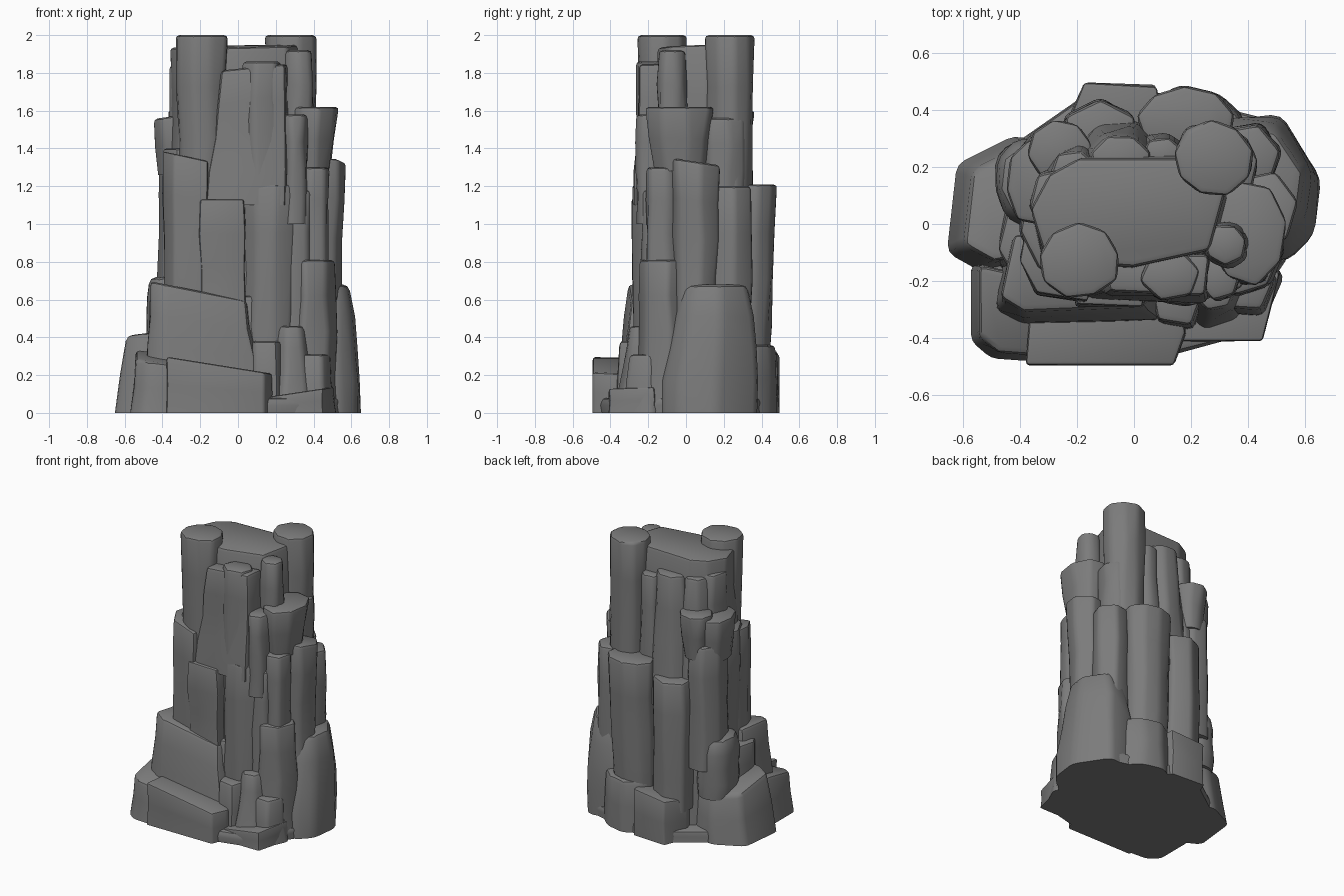
import bpy
import bmesh
import random
from math import cos, sin, tau
from mathutils import Vector

random.seed(4)
cube = bpy.data.objects.get("Cube")
if cube:
    bpy.data.objects.remove(cube)

stone = bpy.data.materials.new("grey stone")
stone.use_nodes = True
stone.diffuse_color = (.2, .2, .2, 1)
stone.node_tree.nodes["Principled BSDF"].inputs["Base Color"].default_value = (.2, .2, .2, 1)


def rock(name, outline, low, high, taper=1, lean=(0, 0), slope=(0, 0), waist=0, rough=.01, soft=.022):
    """Stacked rings of one plan outline; the top may shrink, lean and slope."""
    bm = bmesh.new()
    points = [Vector(p) for p in outline]
    centre = sum(points, Vector((0, 0))) / len(points)
    steps = 4 if high - low > .4 else 2
    rings = []
    for i in range(steps + 1):
        t = i / steps
        size = 1 + (taper - 1) * t - waist * sin(t * tau / 2)
        ring = []
        for p in points:
            q = (p - centre) * size
            z = low + (high - low) * t + t * (q.x * slope[0] + q.y * slope[1])
            q += centre + Vector(lean) * t
            if 0 < i < steps:
                q += Vector((random.uniform(-rough, rough), random.uniform(-rough, rough)))
            ring.append(bm.verts.new((q.x, q.y, z)))
        rings.append(ring)
    n = len(points)
    for a, b in zip(rings, rings[1:]):
        for k in range(n):
            bm.faces.new((a[k], a[(k + 1) % n], b[(k + 1) % n], b[k]))
    bm.faces.new(rings[-1])
    bm.faces.new(rings[0][::-1])
    bmesh.ops.recalc_face_normals(bm, faces=bm.faces)
    # Worn edges everywhere except around the foot
    sharp = [e for e in bm.edges if e.calc_face_angle() > .4 and max(v.co.z for v in e.verts) > low + .001]
    bmesh.ops.bevel(bm, geom=sharp, offset=soft, segments=2, profile=.5, affect="EDGES", clamp_overlap=True)
    mesh = bpy.data.meshes.new(name)
    bm.to_mesh(mesh)
    bm.free()
    obj = bpy.data.objects.new(name, mesh)
    bpy.context.collection.objects.link(obj)
    mesh.materials.append(stone)
    bpy.ops.object.select_all(action="DESELECT")
    obj.select_set(True)
    bpy.context.view_layer.objects.active = obj
    bpy.ops.object.shade_smooth_by_angle(angle=.6)


def column(name, centre, radii, low, high, sides=7, turn=.2, **shape):
    """Rock with a slightly uneven elliptical plan."""
    outline = []
    for k in range(sides):
        a = turn + tau * k / sides
        r = random.uniform(.96, 1.06)
        outline.append((centre[0] + radii[0] * r * cos(a), centre[1] + radii[1] * r * sin(a)))
    rock(name, outline, low, high, **shape)


# Core, wider towards the foot
rock("core", [(-.38, .05), (-.31, .18), (-.2, .24), (.2, .24), (.34, .12), (.28, -.1), (0, -.16), (-.32, -.14)],
     .9, 1.94, taper=.95, slope=(.02, .03), rough=.015)
column("middle_core", (.01, .04), (.38, .27), .5, 1.18, sides=10)
column("lower_core", (.02, .04), (.45, .33), 0, .62, sides=10, taper=.88)
rock("plinth", [(-.56, -.15), (-.53, -.4), (-.36, -.45), (.14, -.45), (.42, -.38), (.49, -.18), (.53, -.13),
                (.61, .15), (.48, .36), (.3, .41), (.08, .46), (-.16, .46), (-.4, .29), (-.58, .2)], 0, .08)

# Crown towers and spires
column("front_tower", (-.19, -.13), (.12, .11), .9, 2, sides=9, taper=1.2, waist=.02)
column("back_tower", (.275, .23), (.13, .125), .9, 2, sides=9, taper=1.08, waist=.02)
column("thin_spire", (.32, -.07), (.095, .09), 1.2, 1.92, taper=.82)
rock("front_slab", [(-.17, -.26), (.25, -.28), (.27, -.1), (-.18, -.1)], 1.1, 1.83,
     taper=.8, lean=(.04, .01), slope=(.1, 0))
column("front_slab_ridge", (.13, -.18), (.12, .1), 1.1, 1.86, sides=6, taper=.92)
column("front_right_spire", (.3, -.18), (.08, .09), 1, 1.58, sides=6)
column("left_spire", (-.27, .08), (.11, .13), 1, 1.84, sides=6, taper=.9)
column("back_spire", (-.06, .25), (.16, .13), .9, 1.82, taper=.68, lean=(.01, -.02))
column("back_gap_spire", (.1, .24), (.1, .09), .9, 1.78, sides=6, taper=.75)
column("back_left_spire", (-.22, .2), (.12, .12), .9, 1.82, sides=6, taper=.7, lean=(.01, -.02))
column("right_back_spire", (.34, .2), (.095, .12), 1, 1.56)

# Overhanging boulders
column("right_overhang", (.39, -.03), (.105, .14), 1.28, 1.62, sides=8, taper=1.34, lean=(.01, 0), waist=-.03)
column("left_overhang", (-.35, .15), (.08, .12), 1.26, 1.57, sides=8, taper=1.3, slope=(.15, 0), waist=-.08)
column("back_left_overhang", (-.26, .25), (.085, .08), 1.28, 1.6, sides=8, taper=1.4, lean=(0, .01), waist=-.05)

# Middle columns
rock("front_left_column", [(-.4, -.13), (-.34, -.24), (-.16, -.27), (-.15, -.05), (-.38, -.02)],
     .5, 1.36, slope=(-.22, 0), soft=.012)
rock("front_middle_column", [(-.2, -.28), (.03, -.29), (.04, -.1), (-.2, -.1)], .4, 1.13, soft=.012)
column("front_right_column", (.16, -.18), (.13, .1), .2, 1.21, sides=8, taper=1.28, lean=(.015, .015))
column("front_gap_column", (.31, -.15), (.1, .1), .3, 1.18, sides=6)
column("right_front_column", (.405, -.12), (.085, .1), .6, 1.3, sides=6)
column("right_column", (.46, .05), (.095, .12), .5, 1.33, sides=6, taper=1.22, slope=(0, -.15))
column("right_back_column", (.4, .23), (.115, .125), .2, 1.2, sides=6)
column("back_column", (.17, .33), (.15, .11), .2, 1.21, sides=9, taper=1.15, lean=(.01, .03))
column("back_hex_column", (-.12, .31), (.14, .13), .2, 1.12, sides=6, turn=.5)
column("back_left_column", (-.3, .18), (.125, .15), .5, 1.38, taper=.95)
column("left_column", (-.29, .01), (.11, .18), .4, 1.4, sides=6)

# Lower boulders
rock("front_shoulder", [(-.5, -.32), (-.4, -.38), (.12, -.36), (.16, -.1), (-.44, -.05)],
     0, .65, taper=.82, lean=(-.02, .05), slope=(-.2, 0))
column("front_right_shoulder", (.39, -.12), (.14, .15), .05, .81, sides=6, taper=.88)
rock("right_buttress", [(.3, .36), (.51, .38), (.655, .16), (.63, -.04), (.54, -.13), (.32, -.13)],
     0, .68, taper=.66, lean=(-.01, .04), waist=-.12, soft=.035)
column("back_left_boulder", (-.36, .15), (.13, .16), .3, .72, sides=8, taper=.9, waist=-.1, soft=.04)
column("left_shoulder", (-.38, -.06), (.12, .18), 0, .6, sides=6, taper=.8)
column("front_chip", (.28, -.25), (.14, .14), 0, .46, sides=6, taper=.55, lean=(0, .02))
column("front_small_chip", (.4, -.21), (.13, .14), 0, .31, sides=5, taper=.75)
column("front_gap_rock", (.15, -.25), (.12, .14), 0, .38, sides=5, taper=.85)

# Base blocks
rock("front_block", [(-.38, -.495), (.14, -.495), (.18, -.38), (.16, -.25), (-.36, -.25)],
     0, .245, slope=(-.16, 0), soft=.015)
rock("front_left_block", [(-.57, -.41), (-.5, -.47), (-.36, -.48), (-.3, -.2), (-.57, -.14)],
     0, .29, taper=.92, lean=(.02, .01), slope=(-.1, .2))
rock("left_block", [(-.655, -.1), (-.53, -.17), (-.25, -.1), (-.25, .27), (-.42, .31), (-.62, .21)],
     0, .38, taper=.84, lean=(.03, 0), slope=(0, -.25), soft=.03)
rock("front_right_block", [(.14, -.41), (.45, -.41), (.51, -.17), (.2, -.1)], 0, .11, slope=(.15, 0), soft=.012)
rock("back_block", [(-.24, .33), (-.175, .495), (.08, .48), (.12, .2), (-.2, .2)],
     0, .3, slope=(.1, .1), soft=.012)
column("back_right_block", (.2, .34), (.19, .145), 0, .36, sides=8, taper=.93, soft=.03)
